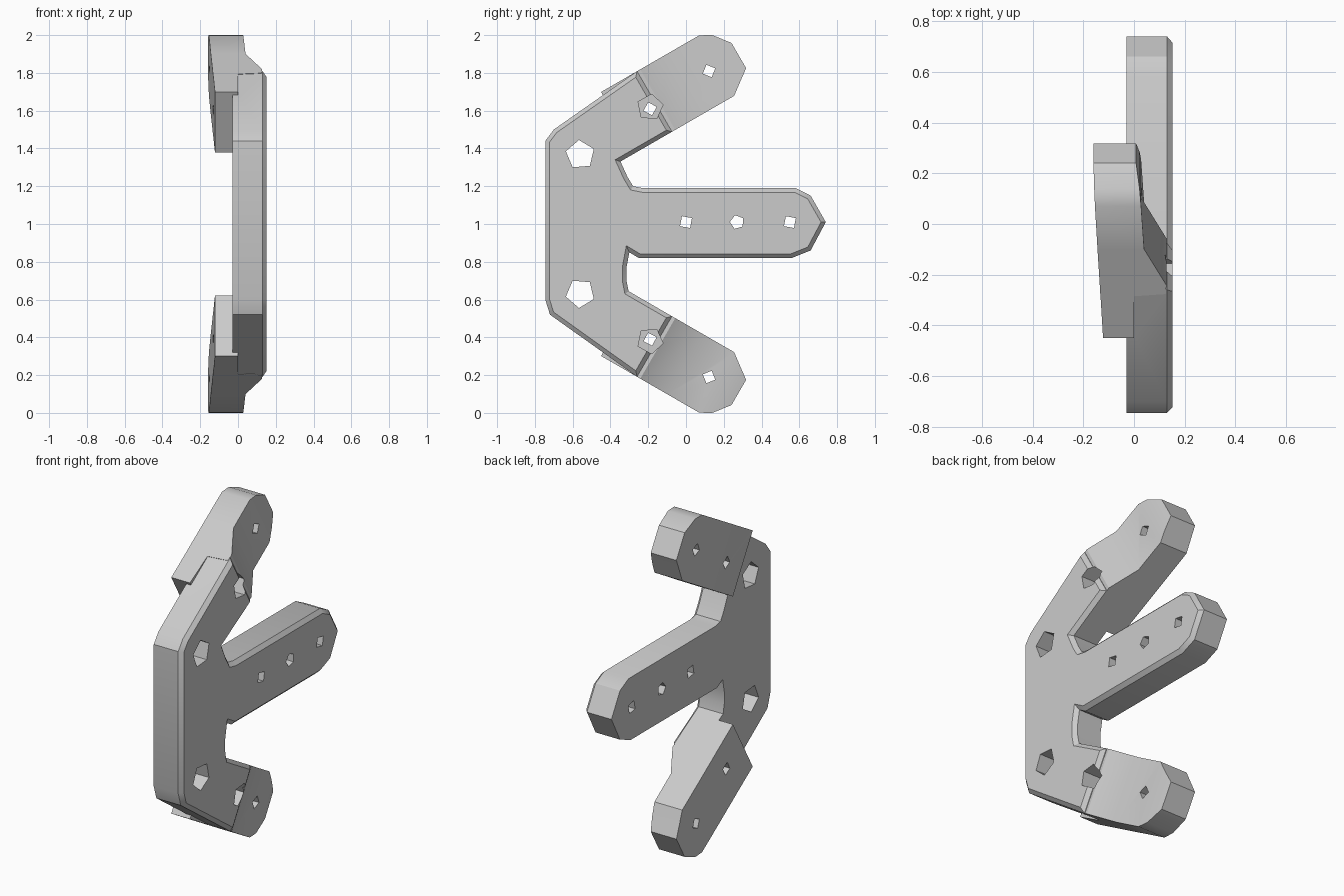
import bpy, bmesh, math
from mathutils import Vector, Matrix

if "Cube" in bpy.data.objects:
    bpy.data.objects.remove(bpy.data.objects["Cube"])

BACK, FRONT = -0.03, 0.152
C, S = math.cos(math.radians(30)), 0.5

grey = bpy.data.materials.new("light_grey")
grey.use_nodes = True
grey.diffuse_color = (0.6, 0.6, 0.6, 1)
grey.node_tree.nodes["Principled BSDF"].inputs["Base Color"].default_value = (0.6, 0.6, 0.6, 1)


def arm_point(s, t, side):
    """Position (y, z) from distance along and across a slanted arm."""
    return (s * C - t * S, 1 + side * (s * S + t * C))


def make_object(name, bm):
    bmesh.ops.recalc_face_normals(bm, faces=bm.faces)
    mesh = bpy.data.meshes.new(name)
    bm.to_mesh(mesh)
    bm.free()
    mesh.materials.append(grey)
    obj = bpy.data.objects.new(name, mesh)
    bpy.context.collection.objects.link(obj)
    return obj


def make_plate(outline):
    """Flat plate with a chamfer round its +x face."""
    bm = bmesh.new()
    base = bm.faces.new([bm.verts.new((BACK, y, z)) for y, z in outline])
    new = bmesh.ops.extrude_face_region(bm, geom=[base], use_keep_orig=True)
    top = [g for g in new["geom"] if isinstance(g, bmesh.types.BMVert)]
    bmesh.ops.translate(bm, vec=(FRONT - BACK, 0, 0), verts=top)
    rim = [e for e in bm.edges if all(v in top for v in e.verts)]
    bmesh.ops.bevel(bm, geom=rim, offset=0.022, segments=1, affect='EDGES')
    return make_object("bracket_plate", bm)


def make_arm(name, side):
    """Loft of rectangular sections: along, inner, outer, back x, front x."""
    sections = [
        (-0.04, 0.46, 0.83, -0.122, 0.0),
        (0.15, 0.46, 0.83, -0.132, 0.0),
        (0.16, 0.46, 0.83, -0.133, 0.125),
        (0.20, 0.46, 0.83, -0.135, 0.128),
        (0.364, 0.46, 0.83, -0.144, 0.04),
        (0.56, 0.46, 0.83, -0.154, 0.028),
        (0.62, 0.505, 0.797, -0.157, 0.022),
        (0.688, 0.555, 0.71, -0.16, 0.008),
    ]
    bm = bmesh.new()
    rings = []
    for s, t0, t1, x0, x1 in sections:
        corners = ((x0, t0), (x1, t0), (x1, t1), (x0, t1))
        rings.append([bm.verts.new((x, *arm_point(s, t, side))) for x, t in corners])
    for a, b in zip(rings, rings[1:]):
        for i in range(4):
            j = (i + 1) % 4
            bm.faces.new((a[i], a[j], b[j], b[i]))
    bm.faces.new(rings[0])
    bm.faces.new(rings[-1])
    return make_object(name, bm)


def make_hole(y, z, radius, sides, x0=-0.4, x1=0.4, turn=0.0):
    """Cutter prism running along x."""
    bm = bmesh.new()
    place = (Matrix.Translation(Vector(((x0 + x1) / 2, y, z)))
             @ Matrix.Rotation(turn, 4, 'X') @ Matrix.Rotation(math.pi / 2, 4, 'Y'))
    bmesh.ops.create_cone(bm, cap_ends=True, segments=sides, radius1=radius,
                          radius2=radius, depth=x1 - x0, matrix=place)
    return make_object("hole_cutter", bm)


def combine(target, tool, operation):
    """Apply a boolean and discard the helper."""
    mod = target.modifiers.new("combine", 'BOOLEAN')
    mod.operation, mod.object, mod.solver = operation, tool, 'EXACT'
    bpy.context.view_layer.update()
    graph = bpy.context.evaluated_depsgraph_get()
    mesh = bpy.data.meshes.new_from_object(target.evaluated_get(graph))
    target.modifiers.clear()
    target.data = mesh
    bpy.data.objects.remove(tool)


# Plate: spine, middle finger and the roots of the slanted arms
outline = [
    (-0.745, 1.44), (-0.70, 1.50),
    arm_point(0.18, 0.83, 1), arm_point(0.18, 0.46, 1), arm_point(-0.135, 0.46, 1),
    (-0.31, 1.25), (-0.28, 1.20), (-0.23, 1.19),
    (0.58, 1.19), (0.66, 1.15), (0.74, 1.01), (0.66, 0.86), (0.56, 0.82),
    (-0.25, 0.82), (-0.30, 0.85), (-0.315, 0.77), (-0.315, 0.70),
    arm_point(-0.085, 0.46, -1), arm_point(0.18, 0.46, -1), arm_point(0.18, 0.83, -1),
    (-0.72, 0.52), (-0.745, 0.60),
]
bracket = make_plate(outline)

# Offset pads at the ends of the slanted arms
for side in (1, -1):
    combine(bracket, make_arm("slanted_arm", side), 'UNION')

# Holes: spine bolts, recessed arm bolts, arm tips, middle finger
for side in (1, -1):
    holes = [
        make_hole(-0.56, 1 + side * 0.367, 0.078, 5, turn=0.4 * side),
        make_hole(-0.19, 1 + side * 0.618, 0.07, 5, x0=-0.05, turn=0.2 * side),
        make_hole(-0.19, 1 + side * 0.61, 0.036, 4, turn=0.3),
        make_hole(0.122, 1 + side * 0.81, 0.036, 4, turn=0.4 * side),
    ]
    for hole in holes:
        combine(bracket, hole, 'DIFFERENCE')
for y, sides in ((0.0, 4), (0.27, 5), (0.55, 4)):
    combine(bracket, make_hole(y, 1.01, 0.038, sides, turn=0.6), 'DIFFERENCE')

# Flat faces with a softened bend in the arms
bracket.name = "three_arm_bracket"
bpy.ops.object.select_all(action='DESELECT')
bracket.select_set(True)
bpy.context.view_layer.objects.active = bracket
bpy.ops.object.shade_smooth_by_angle(angle=math.radians(30))
